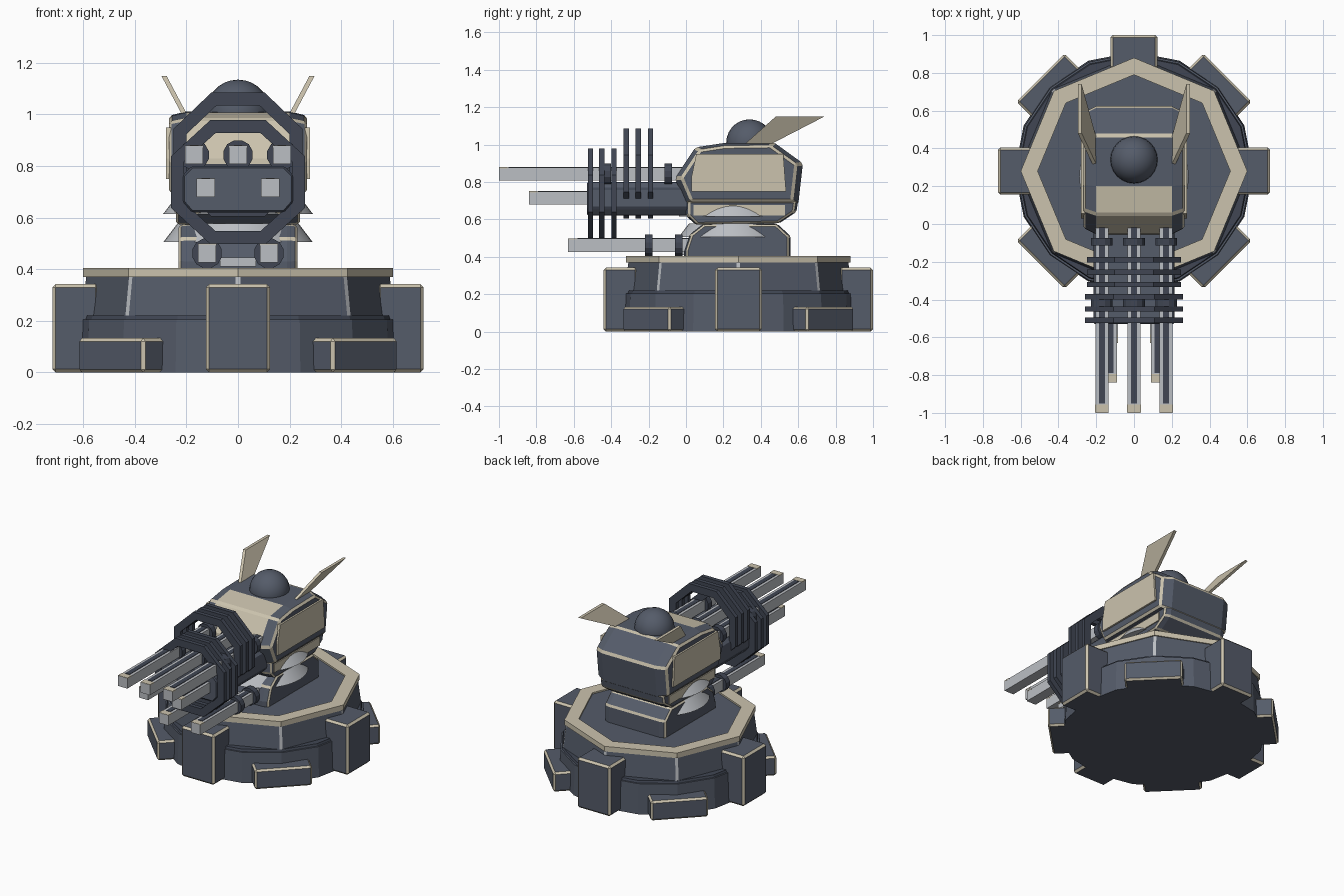
import bpy, bmesh, math
from mathutils import Vector, Matrix

if "Cube" in bpy.data.objects:
    bpy.data.objects.remove(bpy.data.objects["Cube"])

def material(name, rgb):
    m = bpy.data.materials.new(name)
    m.diffuse_color = (*rgb, 1)
    m.use_nodes = True
    m.node_tree.nodes["Principled BSDF"].inputs["Base Color"].default_value = m.diffuse_color
    return m

SLATE = material("slate", (0.09, 0.106, 0.142))
DARK = material("dark_slate", (0.052, 0.062, 0.088))
BEIGE = material("beige", (0.60, 0.545, 0.42))
GREY = material("light_grey", (0.50, 0.52, 0.55))

def finish(name, bm, mats, trim=0, smooth=False):
    """Turn a bmesh into an object; trim = width of the light edge strips (slot 1)."""
    bmesh.ops.recalc_face_normals(bm, faces=bm.faces)
    me = bpy.data.meshes.new(name)
    bm.to_mesh(me)
    bm.free()
    ob = bpy.data.objects.new(name, me)
    bpy.context.collection.objects.link(ob)
    for m in mats:
        me.materials.append(m)
    for p in me.polygons:
        p.use_smooth = smooth
    if trim:
        b = ob.modifiers.new("trim", 'BEVEL')
        b.width, b.segments, b.material = trim, 1, 1
        b.limit_method, b.angle_limit = 'ANGLE', math.radians(28)
    return ob

def loft(name, rings, mats, trim=0, closed=False, rule=None, smooth=False):
    """Skin a list of equal point rings; cap the ends unless closed into a loop."""
    bm = bmesh.new()
    vs = [[bm.verts.new(p) for p in r] for r in rings]
    n = len(vs[0])
    pairs = list(zip(vs, vs[1:])) + ([(vs[-1], vs[0])] if closed else [])
    for a, b in pairs:
        for i in range(n):
            bm.faces.new((a[i], a[(i + 1) % n], b[(i + 1) % n], b[i]))
    if not closed:
        bm.faces.new(vs[0])
        bm.faces.new(vs[-1])
    if rule:
        for f in bm.faces:
            f.material_index = rule(f.calc_center_median())
    return finish(name, bm, mats, trim, smooth)

def box(name, x, y, z, mats, trim=0, turn=None):
    bm = bmesh.new()
    bmesh.ops.create_cube(bm, size=1)
    for v in bm.verts:
        v.co = Vector(((x[0] + x[1]) / 2 + v.co.x * (x[1] - x[0]),
                       (y[0] + y[1]) / 2 + v.co.y * (y[1] - y[0]),
                       (z[0] + z[1]) / 2 + v.co.z * (z[1] - z[0])))
    if turn:
        bm.transform(turn)
    return finish(name, bm, mats, trim)

def circle(n, r, z, cy, start=0.0):
    return [(r * math.cos(start + 2 * math.pi * i / n),
             cy + r * math.sin(start + 2 * math.pi * i / n), z) for i in range(n)]

def upright(n, rx, rz, y, cx, cz):
    """Flat-topped polygon ring standing in the xz plane."""
    k = 1 / math.cos(math.pi / n)
    return [(cx + k * rx * math.cos(2 * math.pi * (i + .5) / n), y,
             cz + k * rz * math.sin(2 * math.pi * (i + .5) / n)) for i in range(n)]

def hull(name, profile, inner, outer, scale, mats, trim, rule=None):
    """Side profile (y, z) spread over x with chamfered cheeks."""
    cy = (min(p[0] for p in profile) + max(p[0] for p in profile)) / 2
    cz = (min(p[1] for p in profile) + max(p[1] for p in profile)) / 2
    rings = []
    for x, s in ((-outer, scale), (-inner, 1), (inner, 1), (outer, scale)):
        rings.append([(x, cy + (y - cy) * s, cz + (z - cz) * s) for y, z in profile])
    return loft(name, rings, mats, trim, rule=rule)

CY = 0.28  # centre of the base

# Base: wide foot, octagonal drum, beige rim
loft("base_foot", [circle(16, .632, 0, CY), circle(16, .625, .205, CY)], [SLATE])
loft("base_groove", [circle(16, .615, .205, CY), circle(16, .61, .22, CY)], [DARK])
loft("base_drum", [circle(8, .613, .21, CY), circle(8, .59, .385, CY)], [SLATE, GREY], .01)
loft("base_rim", [circle(8, .6, .37, CY), circle(8, .6, .405, CY),
                  circle(8, .51, .405, CY), circle(8, .51, .37, CY)], [BEIGE], closed=True)
loft("base_deck", [circle(8, .52, .37, CY), circle(8, .52, .395, CY)], [SLATE])

# Eight clamps around the base, alternately tall and low
for i in range(8):
    turn = Matrix.Translation((0, CY, 0)) @ Matrix.Rotation(i * math.pi / 4, 4, 'Z')
    if i % 2 == 0:
        box("tall_clamp", (.54, .72), (-.125, .125), (0, .342), [SLATE, BEIGE], .013, turn)
    else:
        box("low_clamp", (.52, .70), (-.18, .18), (0, .133), [SLATE, BEIGE], .012, turn)

# Turret neck, waist and head
hull("neck", [(-.01, .385), (-.01, .43), (.02, .52), (.09, .575), (.49, .575),
              (.56, .51), (.56, .385)], .19, .23, .96, [SLATE, BEIGE], .009)
hull("waist", [(0, .70), (0, .62), (.05, .572), (.5, .58), (.59, .64), (.6, .70)],
     .2, .24, .95, [SLATE, BEIGE], .009)
hull("head", [(-.06, .82), (.05, .985), (.2, 1.008), (.47, 1.012), (.625, .90),
              (.60, .68), (0, .68)], .2, .268, .9, [SLATE, BEIGE], .012,
     rule=lambda c: int(abs(c.x) < .05 and c.y < .15 and c.z > .85))
box("neck_front_plate", (-.07, .07), (-.02, 0), (.41, .445), [GREY])

# Flared skirts around the neck and waist
for name, z in (("lower_skirt", .505), ("upper_skirt", .615)):
    ob = loft(name, [circle(40, .29, z, .25), circle(40, .235, z + .072, .25)], [GREY])
    for p in ob.data.polygons:
        p.use_smooth = len(p.vertices) == 4

# Cheek panels and fins on both sides
for s in (-1, 1):
    panel = [(.055, .95), (.52, .95), (.535, .75), (.03, .75), (.03, .83)]
    loft("cheek_panel", [[(s * x, y, z) for y, z in panel] for x in (.26, .28)], [BEIGE])
    box("waist_stripe", sorted((s * .235, s * .246)), (.04, .53), (.62, .678), [BEIGE])
    fin = [(.30, .99, .20), (.48, 1.15, .285), (.74, 1.15, .285), (.43, .99, .20)]
    loft("fin", [[(s * (x + d), y, z) for y, z, x in fin] for d in (-.008, .012)], [BEIGE])

# Dome on the roof
bm = bmesh.new()
bmesh.ops.create_uvsphere(bm, u_segments=24, v_segments=14, radius=.125,
                          matrix=Matrix.Translation((0, .34, 1.01)))
finish("roof_dome", bm, [SLATE], smooth=True)

# Gun casing
casing = [(.215, .66), (.215, .765), (.18, .80), (-.18, .80),
          (-.215, .765), (-.215, .66), (-.18, .62), (.18, .62)]
loft("gun_casing", [[(x, y, z) for x, z in casing] for y in (-.53, .04)], [SLATE, DARK], .008)

# Barrels: square bars with a dark slot on top and round collars
def barrel(name, x, z, tip, root, collars):
    box(name, (x - .035, x + .035), (tip, root), (z - .035, z + .035), [GREY])
    box(name + "_muzzle", (x - .036, x + .036), (tip + .001, tip + .045),
        (z + .03, z + .037), [BEIGE])
    box(name + "_slot", (x - .016, x + .016), (tip + .05, root), (z + .03, z + .038), [DARK])
    for y in collars:
        loft(name + "_collar", [upright(12, .057, .057, y - .02, x, z),
                                upright(12, .057, .057, y + .02, x, z)], [DARK])

for x in (-.17, 0, .17):
    barrel("top_barrel", x, .843, -1.0, .02, (-.42, -.095))
for s in (-1, 1):
    barrel("middle_barrel", s * .125, .715, -.84, -.4, ())
    barrel("bottom_barrel", s * .12, .462, -.63, .05, (-.2, -.04))

# Two groups of octagonal cooling hoops around the guns
for name, cz, rx, ys in (("front_hoop", .738, .26, (-.51, -.45, -.385)),
                         ("rear_hoop", .845, .25, (-.32, -.255, -.19))):
    for y in ys:
        loft(name, [upright(8, rx, .24, y - .014, 0, cz), upright(8, rx, .24, y + .014, 0, cz),
                    upright(8, rx - .05, .19, y + .014, 0, cz),
                    upright(8, rx - .05, .19, y - .014, 0, cz)], [DARK], closed=True)
